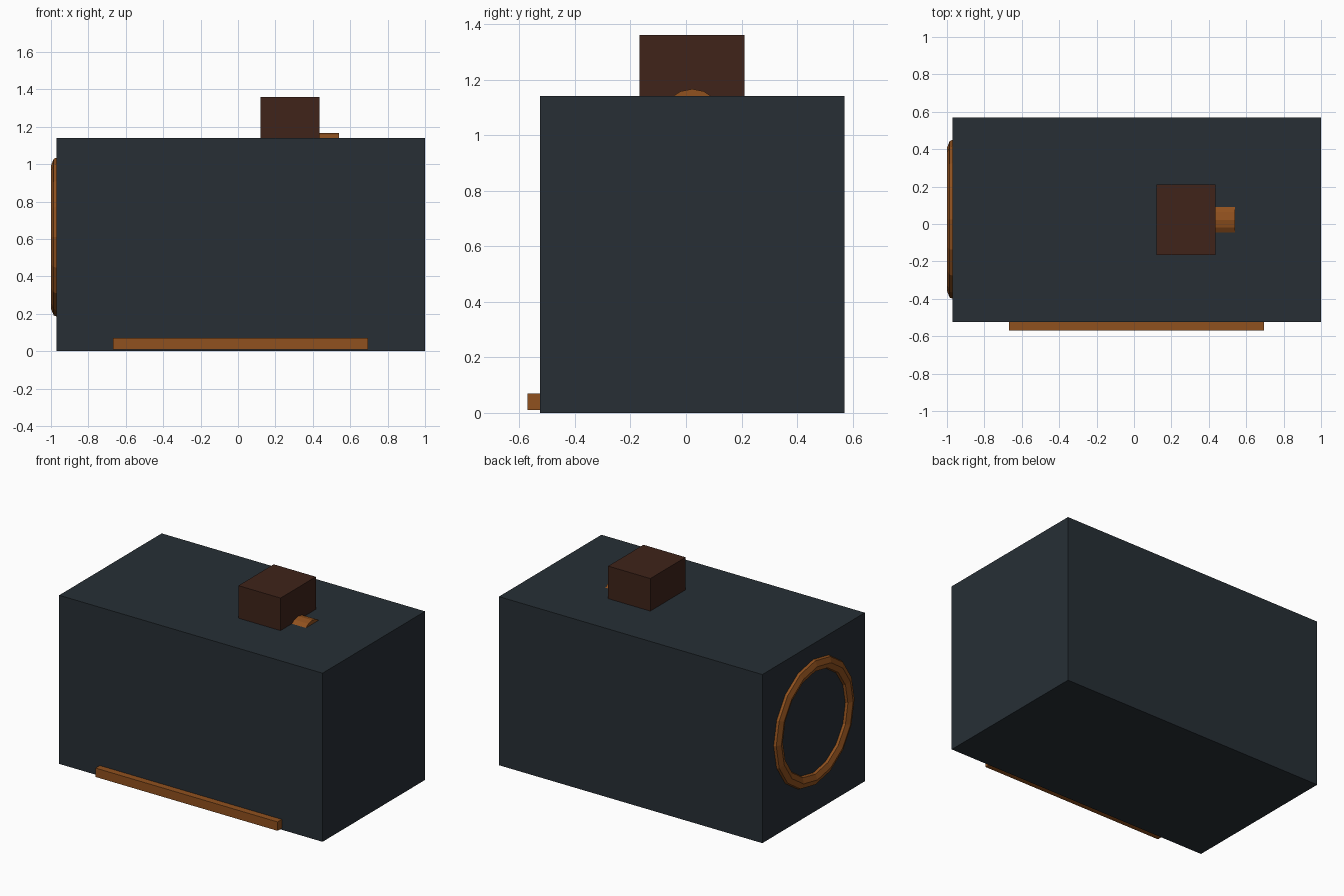
import bpy
from math import pi

if "Cube" in bpy.data.objects:
    bpy.data.objects.remove(bpy.data.objects["Cube"])


def material(name, rgb):
    m = bpy.data.materials.new(name)
    m.diffuse_color = (*rgb, 1)
    m.use_nodes = True
    m.node_tree.nodes["Principled BSDF"].inputs["Base Color"].default_value = m.diffuse_color
    return m


slate = material("slate", (0.02, 0.028, 0.036))
brown = material("dark_brown", (0.05, 0.017, 0.010))
copper = material("copper", (0.28, 0.082, 0.013))


def finish(name, mat):
    ob = bpy.context.object
    ob.name = name
    ob.data.materials.append(mat)
    return ob


def box(name, mat, x, y, z):
    """Box from (min, max) ranges on each axis."""
    bpy.ops.mesh.primitive_cube_add(size=1, location=[sum(r) / 2 for r in (x, y, z)])
    ob = finish(name, mat)
    ob.scale = [r[1] - r[0] for r in (x, y, z)]
    bpy.ops.object.transform_apply(location=False, rotation=False, scale=True)
    return ob


# Main housing
box("body", slate, (-0.97, 1.0), (-0.525, 0.57), (0, 1.14))

# Block on the top
box("top_block", brown, (0.12, 0.435), (-0.167, 0.21), (1.13, 1.36))

# Strip along the lower front edge
box("front_strip", copper, (-0.667, 0.695), (-0.57, -0.515), (0.01, 0.07))

# Half-sunk barrel beside the block, lying along x with a ridge on top
bpy.ops.mesh.primitive_cylinder_add(
    vertices=16, radius=0.108, depth=0.14,
    location=(0.47, 0.022, 1.058), rotation=(0, pi / 2, 0))
finish("top_barrel", copper)

# Ring half sunk into the left end
bpy.ops.mesh.primitive_torus_add(
    major_segments=16, minor_segments=8, major_radius=0.383, minor_radius=0.05,
    location=(-0.95, 0.025, 0.61), rotation=(0, pi / 2, 0))
finish("end_ring", copper)
